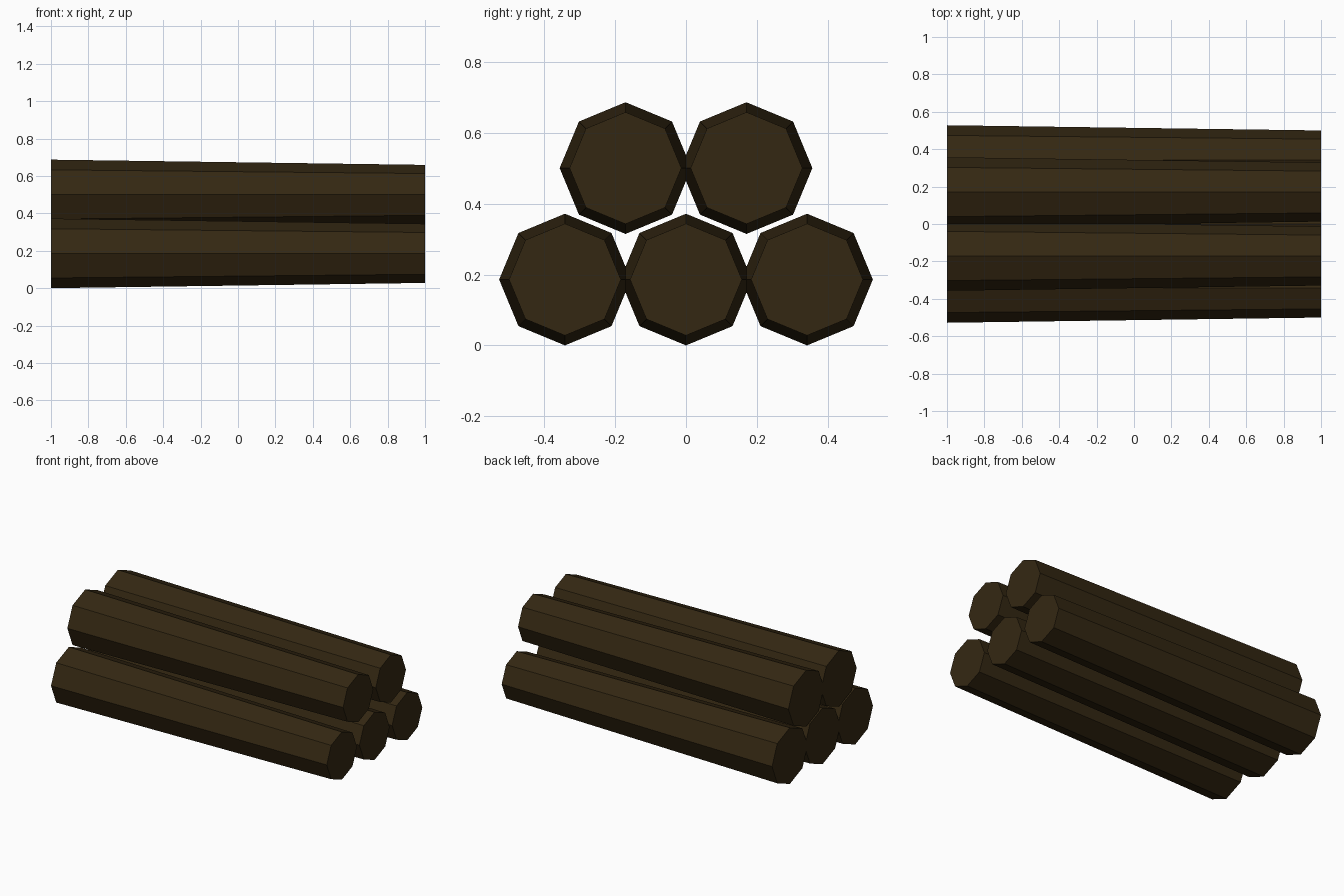
import bpy, math

if "Cube" in bpy.data.objects:
    bpy.data.objects.remove(bpy.data.objects["Cube"])

bark = bpy.data.materials.new("dark_brown_wood")
bark.diffuse_color = (0.034, 0.0205, 0.006, 1)
bark.use_nodes = True
bark.node_tree.nodes["Principled BSDF"].inputs["Base Color"].default_value = bark.diffuse_color

BUTT, TIP, LENGTH = 0.186, 0.158, 2.0   # radii at the two ends, log length


def log(name, y, z):
    # tapered eight-sided log lying along x, thick end at -x
    bpy.ops.mesh.primitive_cone_add(
        vertices=8, radius1=BUTT, radius2=TIP, depth=LENGTH,
        location=(0, y, z), rotation=(0, math.pi / 2, 0))
    ob = bpy.context.object
    ob.name = name
    ob.data.materials.append(bark)


# bottom row of three
for i, y in enumerate((-0.342, 0, 0.342)):
    log(f"bottom_log_{i + 1}", y, 0.186)

# top row of two resting in the gaps
for i, y in enumerate((-0.171, 0.171)):
    log(f"top_log_{i + 1}", y, 0.501)
